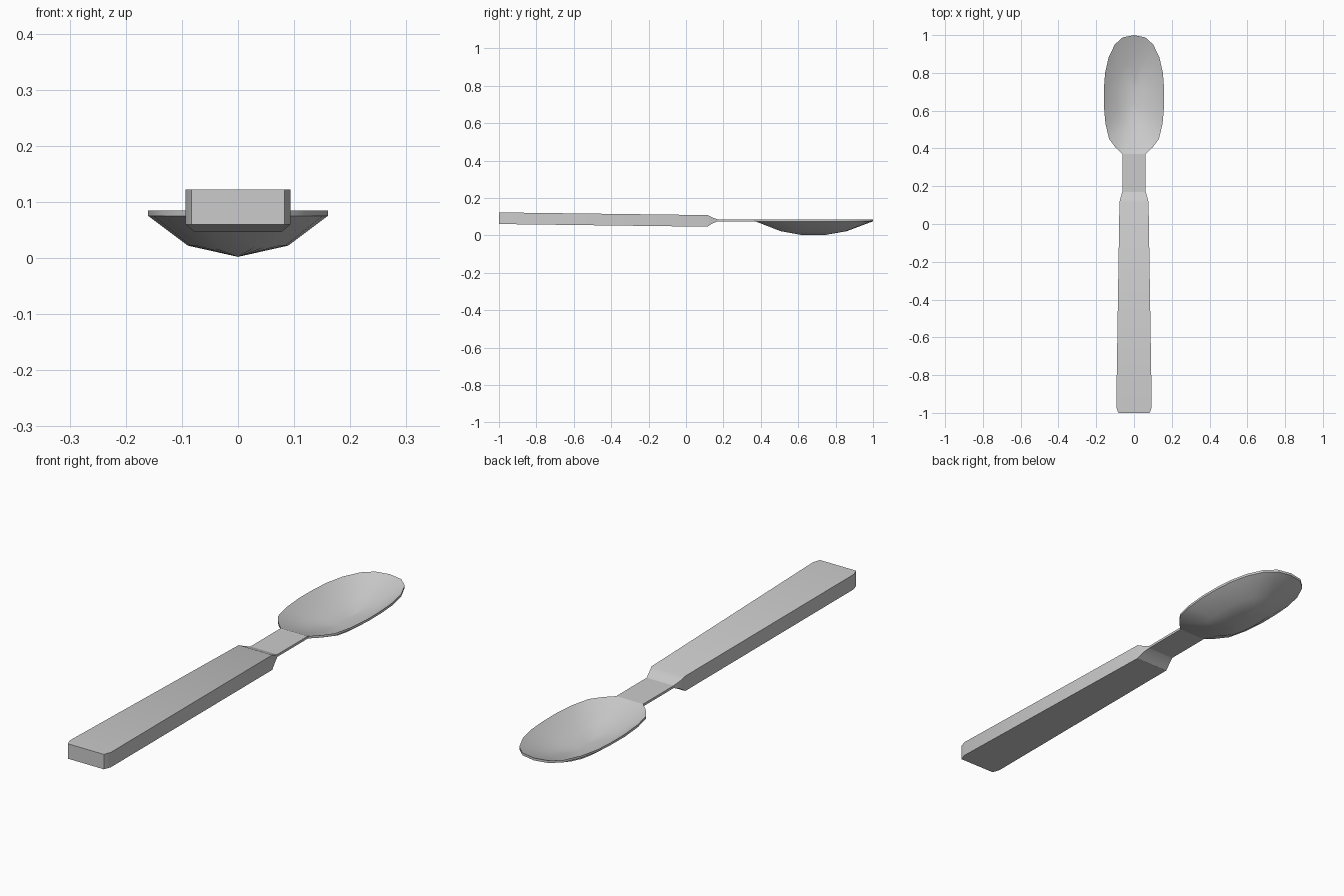
import bpy, bmesh

if "Cube" in bpy.data.objects:
    bpy.data.objects.remove(bpy.data.objects["Cube"])

def finish(bm, name):
    bmesh.ops.remove_doubles(bm, verts=bm.verts, dist=1e-5)
    bmesh.ops.recalc_face_normals(bm, faces=bm.faces)
    mesh = bpy.data.meshes.new(name)
    bm.to_mesh(mesh)
    bm.free()
    obj = bpy.data.objects.new(name, mesh)
    bpy.context.collection.objects.link(obj)
    bpy.ops.object.select_all(action='DESELECT')
    obj.select_set(True)
    bpy.context.view_layer.objects.active = obj
    bpy.ops.object.shade_smooth_by_angle(angle=0.52)
    return obj

def bridge(bm, a, b):
    n = len(a)
    for i in range(n):
        j = (i + 1) % n
        # skip repeated points where a ring collapses onto the bowl's spine
        quad = []
        for v in (a[i], a[j], b[j], b[i]):
            if v not in quad:
                quad.append(v)
        if len(quad) > 2 and not bm.faces.get(quad):
            bm.faces.new(quad)

def bar(name, stations):
    """Rectangular loft along y: (y, half width, z low, z high)."""
    bm = bmesh.new()
    rings = [[bm.verts.new(p) for p in ((-w, y, lo), (w, y, lo), (w, y, hi), (-w, y, hi))]
             for y, w, lo, hi in stations]
    for a, b in zip(rings, rings[1:]):
        bridge(bm, a, b)
    bm.faces.new(rings[0])
    bm.faces.new(rings[-1])
    return finish(bm, name)

# Tapered grip with chamfered ends
bar("handle", [(-1, .083, .060, .122), (-.97, .094, .060, .122),
               (.115, .077, .046, .108), (.14, .071, .063, .096),
               (.17, .062, .075, .085)])

# Thin neck between grip and bowl
bar("neck", [(.15, .062, .075, .085), (.37, .062, .075, .085)])

# Bowl: right half of the rim, mirrored into a closed loop
half = [(.062, .37), (.098, .405), (.132, .45), (.151, .53), (.16, .63), (.159, .72),
        (.153, .80), (.135, .88), (.102, .95), (.06, .988)]
rim = half + [(0, 1.0)] + [(-x, y) for x, y in reversed(half)]
levels = [(1, 1, .075), (.56, .56, .022), (0, .2, .002)]
mid = .68
bm = bmesh.new()
shells = []
for lift in (0, .01):
    rings = []
    for sx, sy, z in levels:
        spine = {}
        ring = []
        for x, y in rim:
            co = (x * sx, mid + (y - mid) * sy, z + lift)
            key = (round(co[0], 5) + 0.0, round(co[1], 5))
            if key not in spine:
                spine[key] = bm.verts.new(co)
            ring.append(spine[key])
        rings.append(ring)
    for a, b in zip(rings, rings[1:]):
        bridge(bm, a, b)
    shells.append(rings)
bridge(bm, shells[0][0], shells[1][0])
finish(bm, "bowl")
